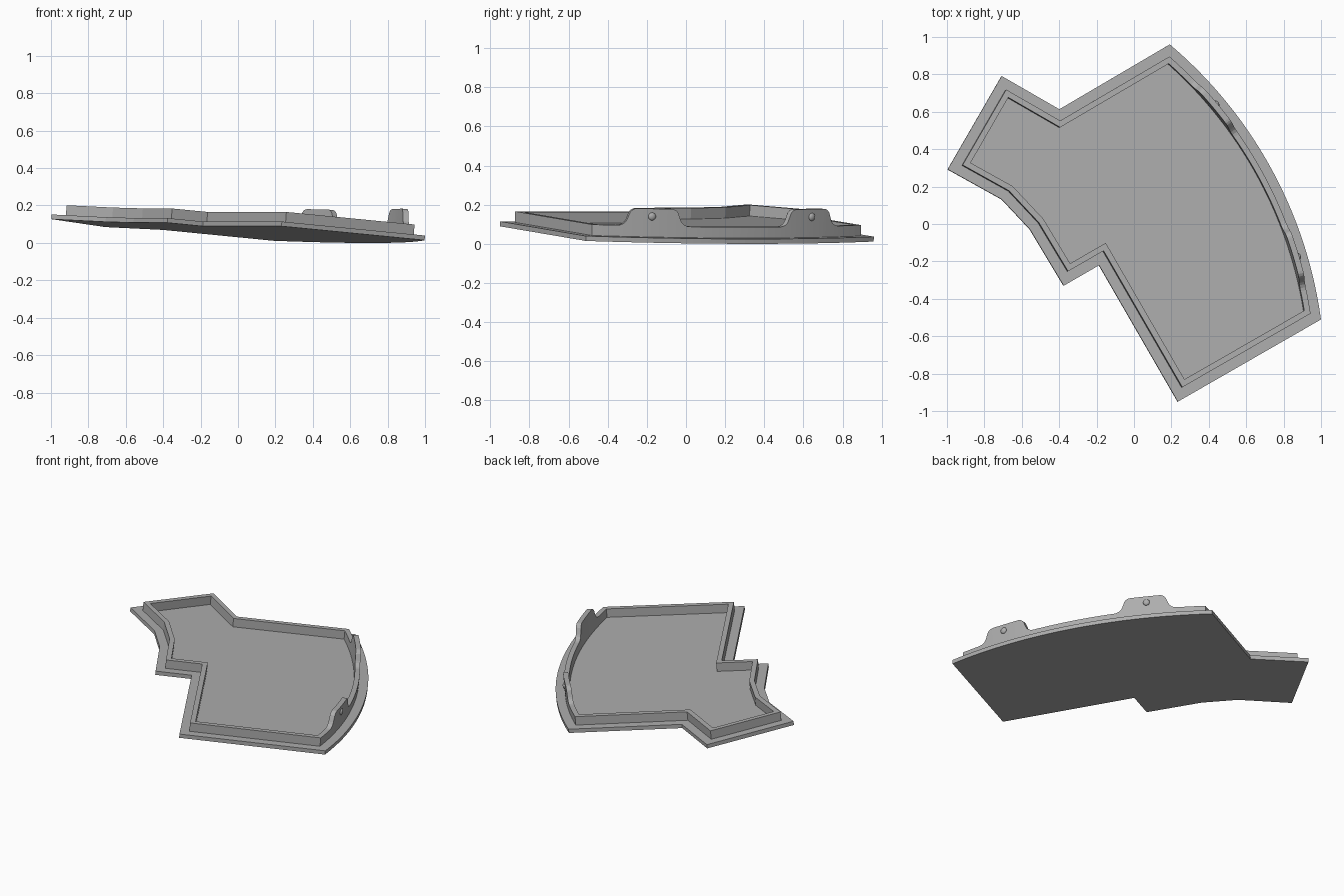
import bpy, bmesh, math
from mathutils import Matrix, Vector

if "Cube" in bpy.data.objects:
    bpy.data.objects.remove(bpy.data.objects["Cube"])

# Plan is drawn in a local frame (u, v), then tilted and turned 30 degrees
TILT = math.radians(4.85)
PLACE = (Matrix.Translation((0, 0, 0.066)) @ Matrix.Rotation(math.radians(30), 4, 'Z')
         @ Matrix.Rotation(TILT, 4, 'Y'))
R, APEX, V0 = 2.33, 0.785, -0.057          # large curved side
TABS = (-0.59, 0.336)                      # tab centres along the curve
BASE, RIM, TAB = 0.025, 0.081, 0.17        # heights
PROFILE = [(0, TAB), (0.092, TAB), (0.105, 0.168), (0.118, 0.161), (0.128, 0.150),
           (0.143, 0.112), (0.15, 0.1), (0.162, 0.09), (0.178, 0.083), (0.195, RIM)]

grey = bpy.data.materials.new("plain grey")
grey.diffuse_color = (0.42, 0.42, 0.42, 1)
grey.use_nodes = True
grey.node_tree.nodes["Principled BSDF"].inputs["Base Color"].default_value = grey.diffuse_color


def arc_u(v, inset=0.0):
    r = R - inset
    return APEX - R + math.sqrt(r * r - (v - V0) ** 2)


def tab_height(v):
    d = min(abs(v - c) for c in TABS)
    for (a, ha), (b, hb) in zip(PROFILE, PROFILE[1:]):
        if d <= b:
            return ha + (hb - ha) * (d - a) / (b - a)
    return RIM


def finish(name, bm):
    bmesh.ops.recalc_face_normals(bm, faces=bm.faces)
    me = bpy.data.meshes.new(name)
    bm.to_mesh(me)
    bm.free()
    me.materials.append(grey)
    ob = bpy.data.objects.new(name, me)
    bpy.context.collection.objects.link(ob)
    ob.matrix_world = PLACE
    return ob


# Outline: curved side sampled evenly plus at the tab profile points
vs = {round(-0.942 + 1.678 * i / 40, 4) for i in range(41)}
vs |= {round(c + s * d, 4) for c in TABS for d, _ in PROFILE for s in (-1, 1)}
vs = sorted(vs)
arc = [(arc_u(v), v) for v in vs]
rest = [(-0.041, 0.731), (-0.22, 1.039), (-0.721, 0.751), (-0.55, 0.467),
        (-0.5, 0.254), (-0.494, -0.098), (-0.275, -0.098), (-0.275, -0.940)]
outline = [Vector(p) for p in arc + rest]


def inset(pts, d):
    """Mitred inward offset of a counter-clockwise loop."""
    out = []
    for i, p in enumerate(pts):
        a = (p - pts[i - 1]).normalized()
        b = (pts[(i + 1) % len(pts)] - p).normalized()
        na, nb = Vector((-a.y, a.x)), Vector((-b.y, b.x))
        out.append(p + (na + nb) * d / (1 + na.dot(nb)))
    return out


# Base plate
bm = bmesh.new()
low = [bm.verts.new((p.x, p.y, 0)) for p in outline]
top = [bm.verts.new((p.x, p.y, BASE)) for p in outline]
bm.faces.new(low)
bm.faces.new(top)
for i in range(len(low)):
    j = (i + 1) % len(low)
    bm.faces.new((low[i], low[j], top[j], top[i]))
finish("base_plate", bm)

# Rim wall, rising into two rounded tabs on the curved side
outer, inner = inset(outline, 0.055), inset(outline, 0.086)
heights = [tab_height(v) for v in vs] + [RIM] * len(rest)
bm = bmesh.new()
rings = []
for loop, zs in ((outer, None), (outer, heights), (inner, heights), (inner, None)):
    rings.append([bm.verts.new((p.x, p.y, zs[i] if zs else BASE - 0.002))
                  for i, p in enumerate(loop)])
for k in range(4):
    a, b = rings[k], rings[(k + 1) % 4]
    for i in range(len(a)):
        j = (i + 1) % len(a)
        bm.faces.new((a[i], a[j], b[j], b[i]))
rim = finish("rim_wall", bm)

# Small round snap bumps on the outside of the tabs
for n, c in enumerate(TABS):
    bm = bmesh.new()
    ang = math.asin((c - V0) / R)
    mat = (Matrix.Translation((arc_u(c, 0.055), c, 0.13)) @ Matrix.Rotation(ang, 4, 'Z')
           @ Matrix.Diagonal((0.6, 1, 1, 1)))
    bmesh.ops.create_uvsphere(bm, u_segments=20, v_segments=12, radius=0.02, matrix=mat)
    ob = finish("snap_bump_%d" % (n + 1), bm)
    for f in ob.data.polygons:
        f.use_smooth = True
